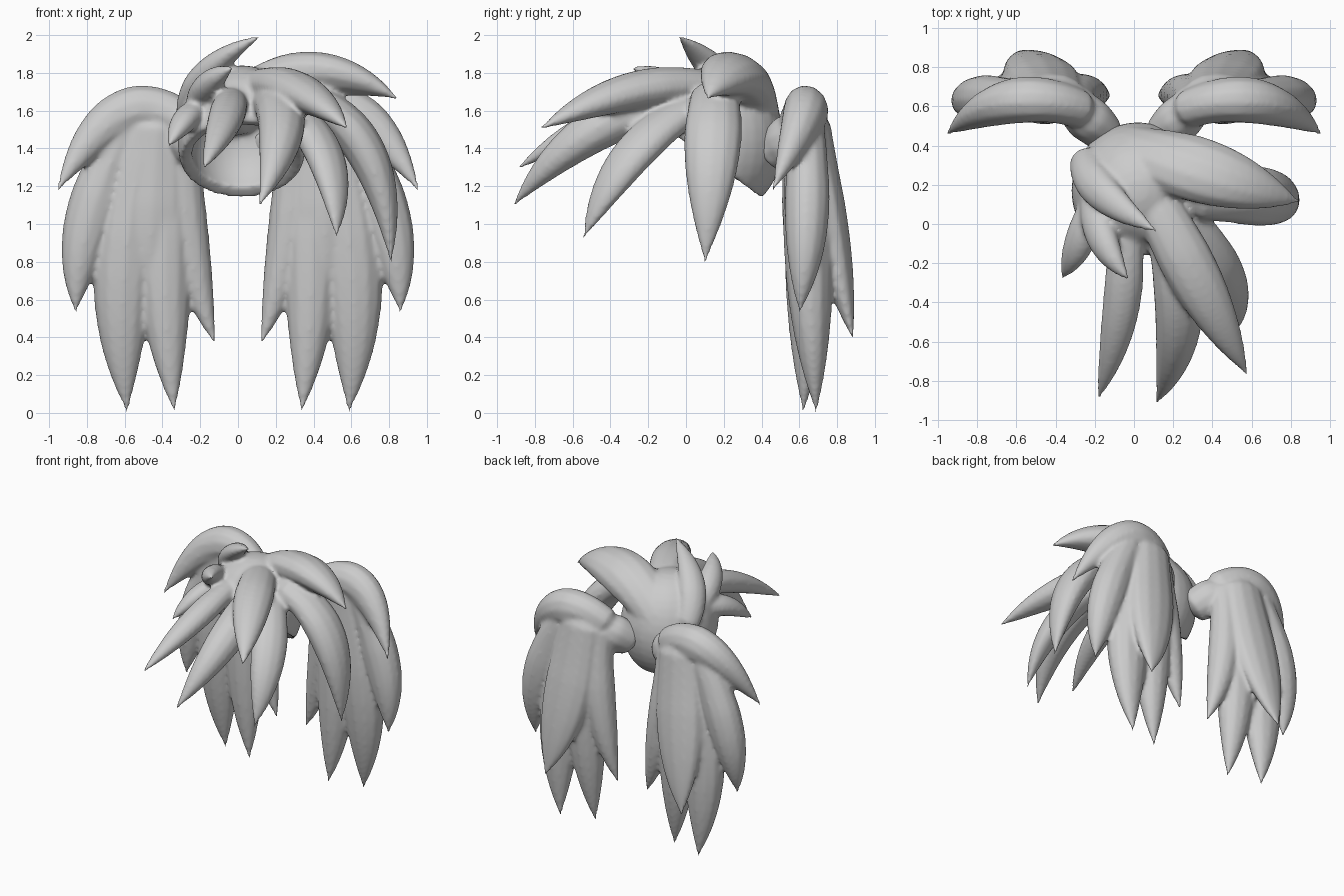
import bpy, bmesh, math
from mathutils import Vector

if "Cube" in bpy.data.objects:
    bpy.data.objects.remove(bpy.data.objects["Cube"])

grey = bpy.data.materials.new("soft_grey")
grey.diffuse_color = (0.6, 0.6, 0.6, 1)
grey.use_nodes = True
grey.node_tree.nodes["Principled BSDF"].inputs["Base Color"].default_value = grey.diffuse_color
HEAD = Vector((.02, .17, 1.44))


def taper(t):
    """Rounded root, full body, blunt point."""
    body = .8 + .5 * t if t < .4 else max(1 - ((t - .4) / .6) ** 2.3, .04)
    return body * min(1, .5 + 6 * t)


def lock(bm, root, mid, tip, width, thick, normal, sx=1, steps=24, sides=12):
    """Curved tapered lock passing through root, mid and tip."""
    a, m, c = Vector(root), Vector(mid), Vector(tip)
    b = 2 * m - (a + c) / 2
    rings = []
    for i in range(steps + 1):
        t = i / steps
        p = a * (1 - t) ** 2 + b * 2 * t * (1 - t) + c * t * t
        tan = ((b - a) * (1 - t) + (c - b) * t).normalized()
        side = tan.cross(normal).normalized()
        up = side.cross(tan)
        ring = []
        for k in range(sides):
            ang = 2 * math.pi * k / sides
            v = p + taper(t) * (side * width * math.cos(ang) + up * thick * math.sin(ang))
            ring.append(bm.verts.new((v.x * sx, v.y, v.z)))
        rings.append(ring)
    faces = [bm.faces.new(rings[0]), bm.faces.new(rings[-1][::-1])]
    for r, s in zip(rings, rings[1:]):
        for k in range(sides):
            j = (k + 1) % sides
            faces.append(bm.faces.new((r[k], s[k], s[j], r[j])))
    bmesh.ops.recalc_face_normals(bm, faces=faces)


def finish(bm, name):
    """Fuse the overlapping locks into one smooth mass."""
    me = bpy.data.meshes.new(name)
    bm.to_mesh(me)
    bm.free()
    me.materials.append(grey)
    ob = bpy.data.objects.new(name, me)
    bpy.context.collection.objects.link(ob)
    rm = ob.modifiers.new("fuse", 'REMESH')
    rm.mode = 'VOXEL'
    rm.voxel_size = 0.014
    rm.use_smooth_shade = True
    sm = ob.modifiers.new("soften", 'SMOOTH')
    sm.factor = 0.5
    sm.iterations = 8


# Pigtails: root, mid, tip, half width, half thickness of each lock
PIGTAIL = [
    ((.42, .63, 1.62), (.46, .66, 1.0), (.46, .66, .4), .23, .15),     # core
    ((.45, .63, 1.62), (.6, .65, .8), (.585, .69, 0), .17, .13),       # long outer
    ((.35, .63, 1.6), (.39, .65, .8), (.335, .62, 0), .15, .13),       # long inner
    ((.29, .6, 1.58), (.27, .66, .97), (.12, .65, .36), .115, .11),    # short inner
    ((.55, .63, 1.58), (.78, .64, 1.05), (.86, .6, .53), .135, .12),   # short outer
    ((.22, .56, 1.48), (.6, .63, 1.58), (.96, .455, 1.17), .135, .12), # arching top
    ((.42, .67, 1.62), (.48, .76, 1.0), (.58, .885, .39), .19, .1),    # rear
    ((.14, .44, 1.36), (.25, .55, 1.45), (.4, .64, 1.5), .14, .12),    # root tie
]
for sx, name in ((-1, "left_pigtail"), (1, "right_pigtail")):
    bm = bmesh.new()
    for strand in PIGTAIL:
        lock(bm, *strand, Vector((0, 1, .15)), sx)
    finish(bm, name)

# Cap: hollow dome cut on a slant, open at the face and underneath
bm = bmesh.new()
bmesh.ops.create_uvsphere(bm, u_segments=32, v_segments=20, radius=1)
for v in bm.verts:
    v.co = HEAD + Vector((v.co.x * .34, v.co.y * .35, v.co.z * .4))
bmesh.ops.bisect_plane(bm, geom=bm.verts[:] + bm.edges[:] + bm.faces[:], dist=1e-5,
                       plane_co=(0, .35, 1.17), plane_no=(0, -.31, -.43), clear_outer=True)
dup = bmesh.ops.duplicate(bm, geom=bm.verts[:] + bm.edges[:] + bm.faces[:])
for v in dup["geom"]:
    if isinstance(v, bmesh.types.BMVert):
        v.co = HEAD + (v.co - HEAD) * .8
bmesh.ops.bridge_loops(bm, edges=[e for e in bm.edges if e.is_boundary])
bmesh.ops.recalc_face_normals(bm, faces=bm.faces[:])

# Fringe: each lock lies flat against the direction out from the head
FRINGE = [
    ((.05, .22, 1.7), (.3, -.25, 1.71), (.585, -.78, 1.5), .14, .105),     # right forward
    ((.1, .18, 1.65), (.23, -.42, 1.53), (.11, -.92, 1.09), .13, .12),     # centre
    ((-.06, .15, 1.66), (-.06, -.38, 1.57), (-.19, -.91, 1.28), .1, .085), # left forward
    ((.2, .1, 1.64), (.45, -.27, 1.38), (.52, -.545, .92), .13, .09),      # right drooping
    ((.25, .15, 1.7), (.66, .14, 1.41), (.81, .1, .79), .155, .11),        # side
    ((-.12, .4, 1.5), (.35, .27, 1.78), (.85, .11, 1.66), .18, .125),      # swept crown
    ((-.24, .36, 1.53), (-.18, .18, 1.78), (.13, -.045, 2.0), .1, .075),   # upright tuft
    ((-.2, .22, 1.56), (-.17, -.05, 1.72), (-.02, -.29, 1.83), .09, .075), # small tuft
    ((-.2, .17, 1.58), (-.27, -.07, 1.56), (-.375, -.285, 1.4), .085, .07) # left wisp
]
for strand in FRINGE:
    lock(bm, *strand, Vector(strand[1]) - HEAD + Vector((0, 0, .15)))
finish(bm, "cap_and_fringe")
